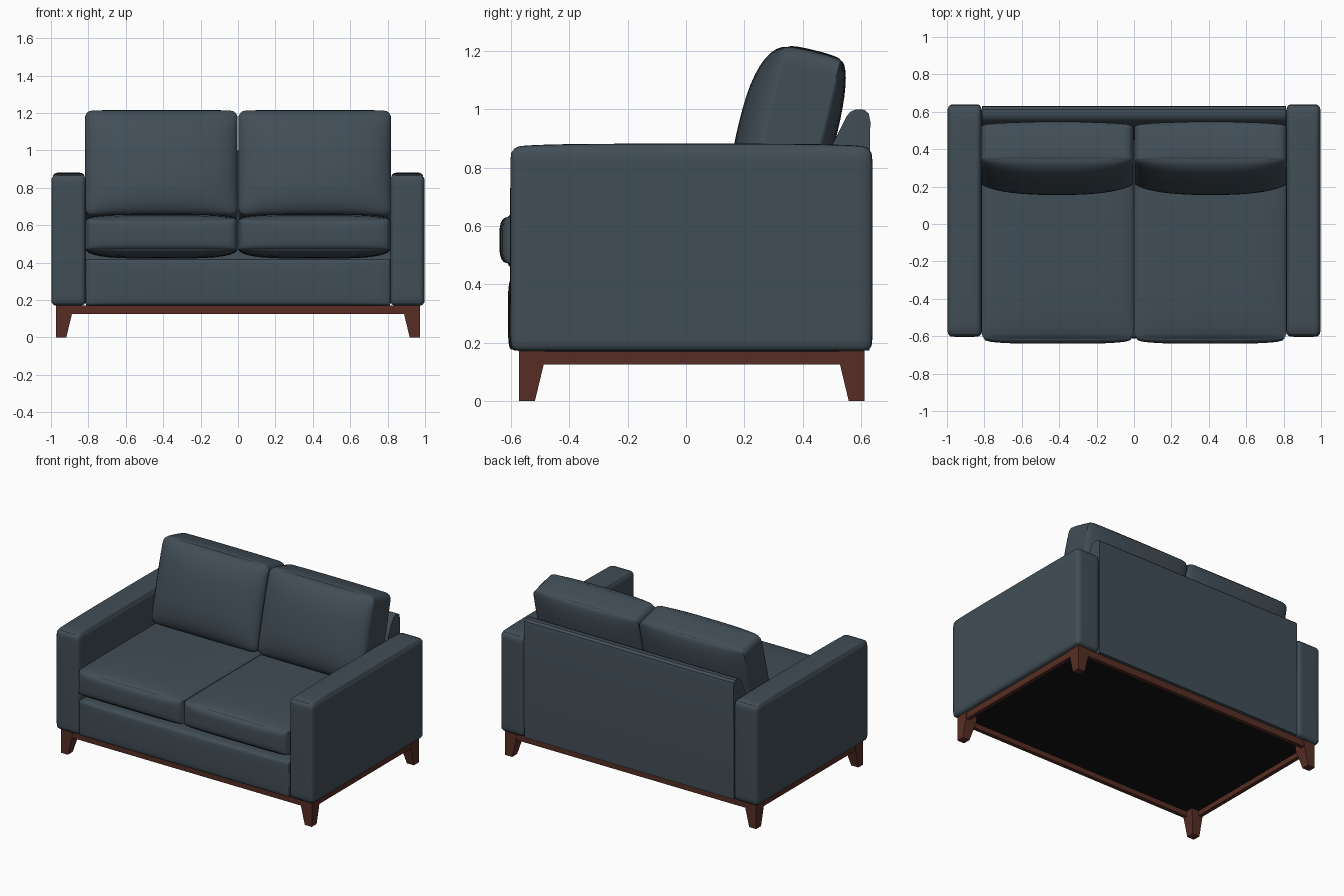
import bpy, bmesh, math
from mathutils import Vector, Matrix

if "Cube" in bpy.data.objects:
    bpy.data.objects.remove(bpy.data.objects["Cube"])


def material(name, rgb):
    m = bpy.data.materials.new(name)
    m.diffuse_color = (*rgb, 1)
    m.use_nodes = True
    m.node_tree.nodes["Principled BSDF"].inputs["Base Color"].default_value = m.diffuse_color
    return m


FABRIC = material("slate blue fabric", (0.053, 0.075, 0.094))
WOOD = material("red brown wood", (0.095, 0.027, 0.018))
BLACK = material("black underside", (0.006, 0.006, 0.006))


def finish(name, bm, mat, angle=35):
    bmesh.ops.recalc_face_normals(bm, faces=bm.faces)
    me = bpy.data.meshes.new(name)
    bm.to_mesh(me)
    bm.free()
    me.materials.append(mat)
    ob = bpy.data.objects.new(name, me)
    bpy.context.collection.objects.link(ob)
    bpy.ops.object.select_all(action='DESELECT')
    ob.select_set(True)
    bpy.context.view_layer.objects.active = ob
    bpy.ops.object.shade_smooth_by_angle(angle=math.radians(angle))
    return ob


def soft_block(name, lo, hi, r, bulges, axes=(0, 1, 2), power=4, rot=0.0, cuts=19):
    """Box from lo to hi, corners rounded in the given axes, faces puffed out.
    bulges: list of (axis, sign, amount). rot turns it about x at its centre."""
    lo, hi = Vector(lo), Vector(hi)
    mid, half = (lo + hi) / 2, (hi - lo) / 2
    bm = bmesh.new()
    bmesh.ops.create_cube(bm, size=2)
    bmesh.ops.subdivide_edges(bm, edges=bm.edges[:], cuts=cuts, use_grid_fill=True)
    for v in bm.verts:
        q = [math.sin(c * math.pi / 2) for c in v.co]
        p = Vector([q[i] * half[i] for i in range(3)])
        d = Vector((0, 0, 0))
        for i in axes:
            k = half[i] - r
            d[i] = p[i] - max(-k, min(k, p[i]))
        if d.length > 1e-6:
            p += d * (max(abs(c) for c in d) / d.length) - d
        for ax, s, amount in bulges:
            f = max(0.0, s * q[ax])
            for j in range(3):
                if j != ax:
                    f *= math.sqrt(max(0.0, 1 - abs(q[j]) ** power))
            p[ax] += s * amount * f
        v.co = p
    bm.transform(Matrix.Translation(mid) @ Matrix.Rotation(rot, 4, 'X'))
    return finish(name, bm, FABRIC)


def box(name, lo, hi, mat):
    bm = bmesh.new()
    bmesh.ops.create_cube(bm, size=1)
    for v in bm.verts:
        v.co = [lo[i] + (v.co[i] + 0.5) * (hi[i] - lo[i]) for i in range(3)]
    return finish(name, bm, mat)


# front rail and seat base
soft_block("seat_base", (-0.815, -0.598, 0.172), (0.815, 0.55, 0.42), 0.012,
           [(1, -1, 0.013)], cuts=15)

# back panel: side profile swept across the width
profile = [(0.63, 0.172), (0.632, 0.96), (0.627, 0.985), (0.612, 0.998), (0.585, 1.0),
           (0.564, 0.992), (0.55, 0.975), (0.503, 0.88), (0.45, 0.6), (0.45, 0.172)]
bm = bmesh.new()
face = bm.faces.new([bm.verts.new((-0.812, y, z)) for y, z in profile])
ext = bmesh.ops.extrude_face_region(bm, geom=[face])
bmesh.ops.translate(bm, vec=(1.624, 0, 0),
                    verts=[g for g in ext["geom"] if isinstance(g, bmesh.types.BMVert)])
finish("back_panel", bm, FABRIC)

for side, s in (("left", -1), ("right", 1)):
    def span(a, b):
        return sorted((s * a, s * b))

    # arm with crowned top
    x0, x1 = span(0.813, 0.998)
    soft_block(side + "_arm", (x0, -0.6, 0.17), (x1, 0.637, 0.868), 0.028,
               [(2, 1, 0.014), (1, -1, 0.003), (1, 1, 0.003)])

    # seat cushion, puffed on top, bottom and front
    x0, x1 = span(0.002, 0.815)
    soft_block(side + "_seat_cushion", (x0, -0.612, 0.472), (x1, 0.42, 0.63), 0.03,
               [(2, 1, 0.032), (2, -1, 0.05), (1, -1, 0.028)], axes=(0, 1), power=4)

    # leaning back cushion (built lying down, then turned upright)
    x0, x1 = span(0.003, 0.818)
    soft_block(side + "_back_cushion", (x0, 0.37 - 0.287, 0.912 - 0.093),
               (x1, 0.37 + 0.287, 0.912 + 0.093), 0.04,
               [(2, 1, 0.1), (2, -1, 0.05), (1, 1, 0.012)],
               axes=(0, 1), power=2.6, rot=math.radians(76))

    # wooden side rail
    x0, x1 = span(0.94, 0.967)
    box(side + "_side_rail", (x0, -0.568, 0.125), (x1, 0.608, 0.172), WOOD)

    # tapered legs, straight on the outer faces
    for end, y, t in (("front", -0.572, 1), ("back", 0.612, -1)):
        bm = bmesh.new()
        rings = []
        for z, w in ((0, 0.054), (0.125, 0.084), (0.173, 0.088)):
            xo, xi, yi = s * 0.972, s * (0.972 - w), y + t * w
            rings.append([bm.verts.new(c) for c in
                          ((xo, y, z), (xi, y, z), (xi, yi, z), (xo, yi, z))])
        for a, b in zip(rings, rings[1:]):
            for i in range(4):
                bm.faces.new((a[i], a[(i + 1) % 4], b[(i + 1) % 4], b[i]))
        bm.faces.new(rings[0])
        bm.faces.new(rings[-1])
        finish(side + "_" + end + "_leg", bm, WOOD, 5)

# wooden rails front and back, dark dust cover
box("front_rail", (-0.95, -0.568, 0.125), (0.95, -0.541, 0.172), WOOD)
box("back_rail", (-0.95, 0.581, 0.125), (0.95, 0.608, 0.172), WOOD)
box("dust_cover", (-0.945, -0.545, 0.16), (0.945, 0.585, 0.168), BLACK)
